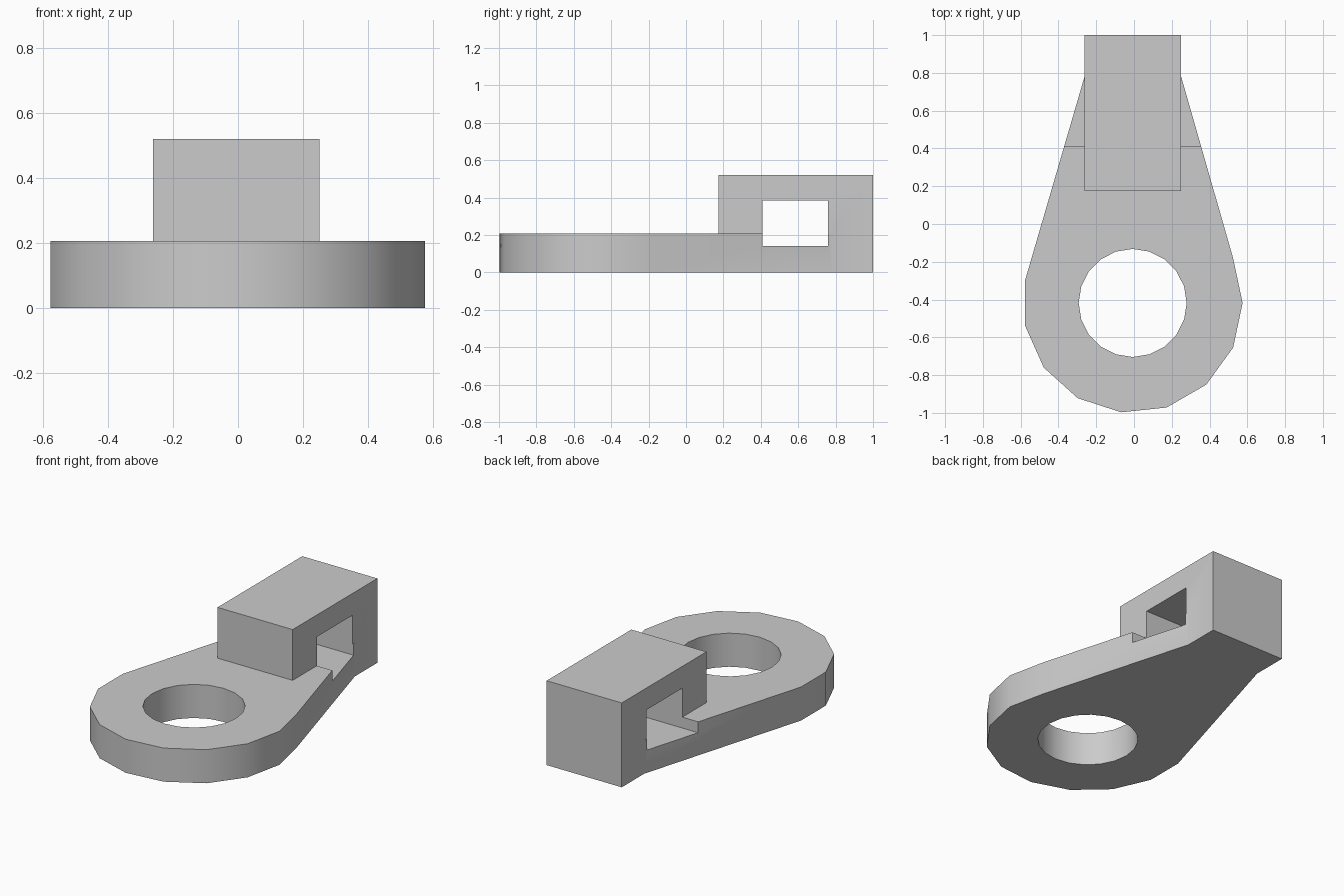
import bpy, bmesh
from math import cos, sin, radians
from mathutils import Vector

if "Cube" in bpy.data.objects:
    bpy.data.objects.remove(bpy.data.objects["Cube"], do_unlink=True)

CX, CY = -0.007, -0.418      # ring centre
LEFT, RIGHT = -0.262, 0.25   # block sides

grey = bpy.data.materials.new("plain grey")
grey.use_nodes = True
colour = (0.6, 0.6, 0.6, 1)
grey.diffuse_color = colour
grey.node_tree.nodes["Principled BSDF"].inputs["Base Color"].default_value = colour


def arc(radius, start, step, count):
    angles = [radians(start + step * i) for i in range(count)]
    return [(CX + radius * cos(a), CY + radius * sin(a)) for a in angles]


def prism(name, outline, bottom, top):
    bm = bmesh.new()
    face = bm.faces.new([bm.verts.new((x, y, bottom)) for x, y in outline])
    wall = bmesh.ops.extrude_face_region(bm, geom=[face])["geom"]
    verts = [v for v in wall if isinstance(v, bmesh.types.BMVert)]
    bmesh.ops.translate(bm, verts=verts, vec=Vector((0, 0, top - bottom)))
    bmesh.ops.recalc_face_normals(bm, faces=bm.faces[:])
    mesh = bpy.data.meshes.new(name)
    bm.to_mesh(mesh)
    bm.free()
    mesh.materials.append(grey)
    obj = bpy.data.objects.new(name, mesh)
    bpy.context.collection.objects.link(obj)
    return obj


def box(name, x0, x1, y0, y1, z0, z1):
    return prism(name, [(x0, y0), (x1, y0), (x1, y1), (x0, y1)], z0, z1)


def combine(target, tool, operation):
    mod = target.modifiers.new(operation.title(), "BOOLEAN")
    mod.operation, mod.solver, mod.object = operation, "EXACT", tool
    bpy.context.view_layer.objects.active = target
    bpy.ops.object.modifier_apply(modifier=mod.name)
    bpy.data.objects.remove(tool, do_unlink=True)


# Tapered plate with a faceted round end
outline = arc(0.582, 24, -24, 10) + [(LEFT, 0.78), (RIGHT, 0.78)]
bracket = prism("ring_bracket", outline, 0, 0.207)

# Raised block at the narrow end
combine(bracket, box("block", LEFT, RIGHT, 0.175, 1, 0, 0.52), "UNION")

# Round hole and cross slot
combine(bracket, prism("hole_cutter", arc(0.286, 0, 18, 20), -0.1, 0.3), "DIFFERENCE")
combine(bracket, box("slot_cutter", -0.7, 0.7, 0.41, 0.76, 0.14, 0.385), "DIFFERENCE")

# Smooth curved walls, crisp corners
bpy.ops.object.select_all(action="DESELECT")
bracket.select_set(True)
bpy.context.view_layer.objects.active = bracket
bpy.ops.object.shade_smooth_by_angle(angle=radians(30))
